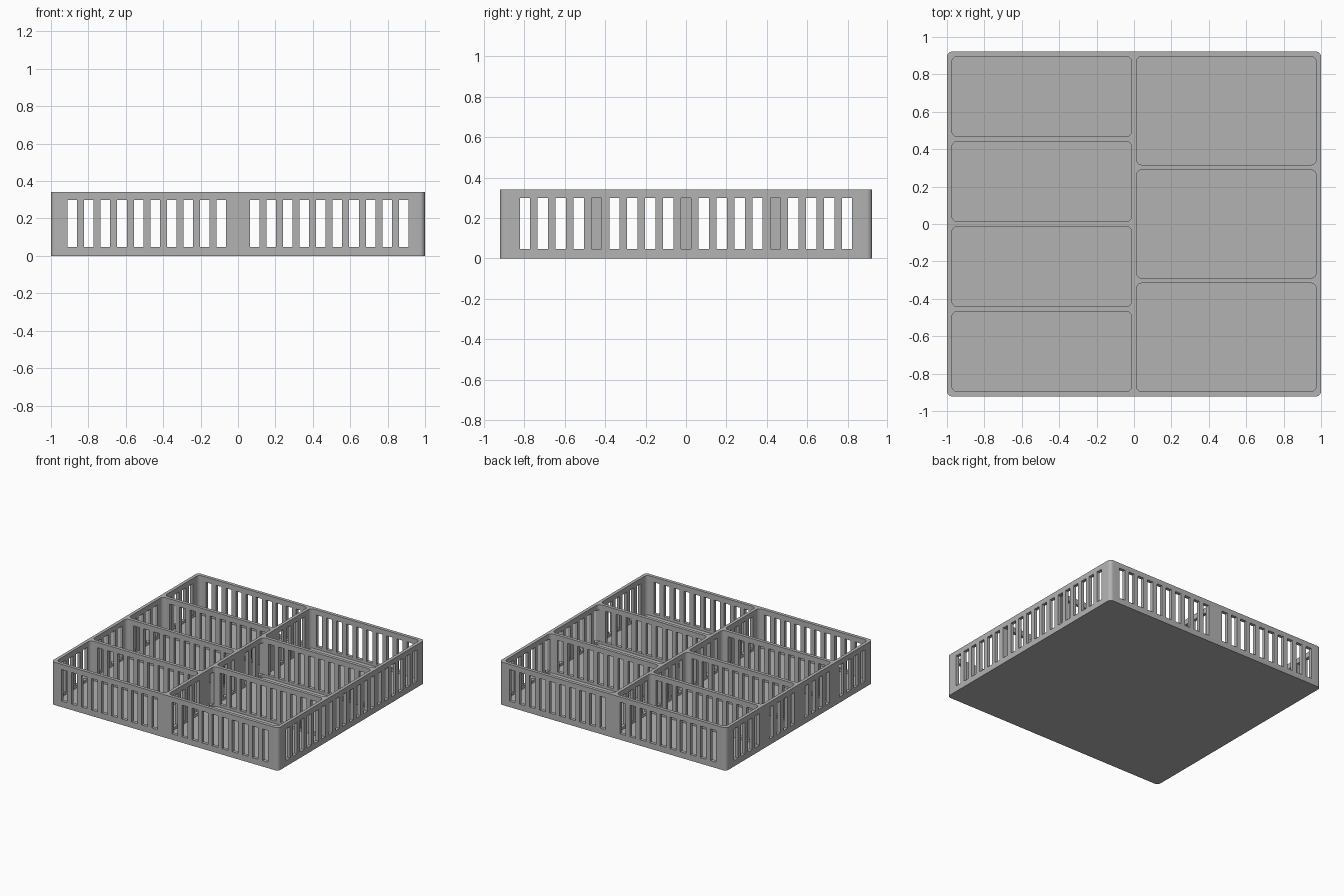
import bpy, bmesh, math

if "Cube" in bpy.data.objects:
    bpy.data.objects.remove(bpy.data.objects["Cube"])

HX, HY, H = 1.0, 0.922, 0.341      # tray half sizes and height
WALL, FLOOR = 0.026, 0.027
PITCH, SLOT_W, SLOT_LO, SLOT_HI = 0.0886, 0.051, 0.047, 0.299


def rounded_prism(bm, x0, x1, y0, y1, z0, z1, r=0.0, steps=6):
    """Upright box with optional rounded vertical corners."""
    pts = []
    for i, (cx, cy) in enumerate([(x1 - r, y1 - r), (x0 + r, y1 - r),
                                  (x0 + r, y0 + r), (x1 - r, y0 + r)]):
        for k in range(steps + 1 if r else 1):
            a = math.pi / 2 * (i + k / steps)
            pts.append((cx + r * math.cos(a), cy + r * math.sin(a)))
    low = [bm.verts.new((x, y, z0)) for x, y in pts]
    top = [bm.verts.new((x, y, z1)) for x, y in pts]
    bm.faces.new(low[::-1])
    bm.faces.new(top)
    n = len(pts)
    for i in range(n):
        j = (i + 1) % n
        bm.faces.new((low[i], low[j], top[j], top[i]))


def make_object(name, prisms):
    bm = bmesh.new()
    for p in prisms:
        rounded_prism(bm, *p)
    mesh = bpy.data.meshes.new(name)
    bm.to_mesh(mesh)
    bm.free()
    ob = bpy.data.objects.new(name, mesh)
    bpy.context.collection.objects.link(ob)
    return ob


# Solid tray block
tray = make_object("divided_tray", [(-HX, HX, -HY, HY, 0, H, 0.028)])

# Pockets: four on the left, three on the right
pockets = []
for x0, x1, rows in [(-HX + WALL, -WALL / 2, 4), (WALL / 2, HX - WALL, 3)]:
    step = (2 * HY - WALL) / rows
    for i in range(rows):
        y0 = -HY + WALL + i * step
        pockets.append((x0, x1, y0, y0 + step - WALL, FLOOR, H + 0.1, 0.03))

# Slots through the front, back and cross dividers
h = SLOT_W / 2
long_slots = [(i * PITCH - h, i * PITCH + h, -1.2, 1.2, SLOT_LO, SLOT_HI)
              for i in range(-10, 11) if i != 0]

# Slots through the sides and middle divider; left side stays solid at its dividers
side_slots = [(0.5 if i % 5 == 0 else -1.2, 1.2, i * PITCH - h, i * PITCH + h,
               SLOT_LO, SLOT_HI) for i in range(-9, 10)]

# Cut everything out of the block
cutters = [make_object("pocket_cutter", pockets),
           make_object("long_slot_cutter", long_slots),
           make_object("side_slot_cutter", side_slots)]
for c in cutters:
    c.hide_render = True
    mod = tray.modifiers.new(c.name, 'BOOLEAN')
    mod.operation = 'DIFFERENCE'
    mod.solver = 'EXACT'
    mod.object = c
bpy.context.view_layer.update()
cut = bpy.data.meshes.new_from_object(
    tray.evaluated_get(bpy.context.evaluated_depsgraph_get()))
tray.modifiers.clear()
tray.data = cut
for c in cutters:
    bpy.data.objects.remove(c)

# Single grey plastic
grey = bpy.data.materials.new("grey_plastic")
grey.diffuse_color = (0.45, 0.45, 0.45, 1)
grey.use_nodes = True
grey.node_tree.nodes["Principled BSDF"].inputs["Base Color"].default_value = grey.diffuse_color
tray.data.materials.clear()
tray.data.materials.append(grey)

bpy.context.view_layer.objects.active = tray
tray.select_set(True)
bpy.ops.object.shade_smooth_by_angle(angle=math.radians(30))
